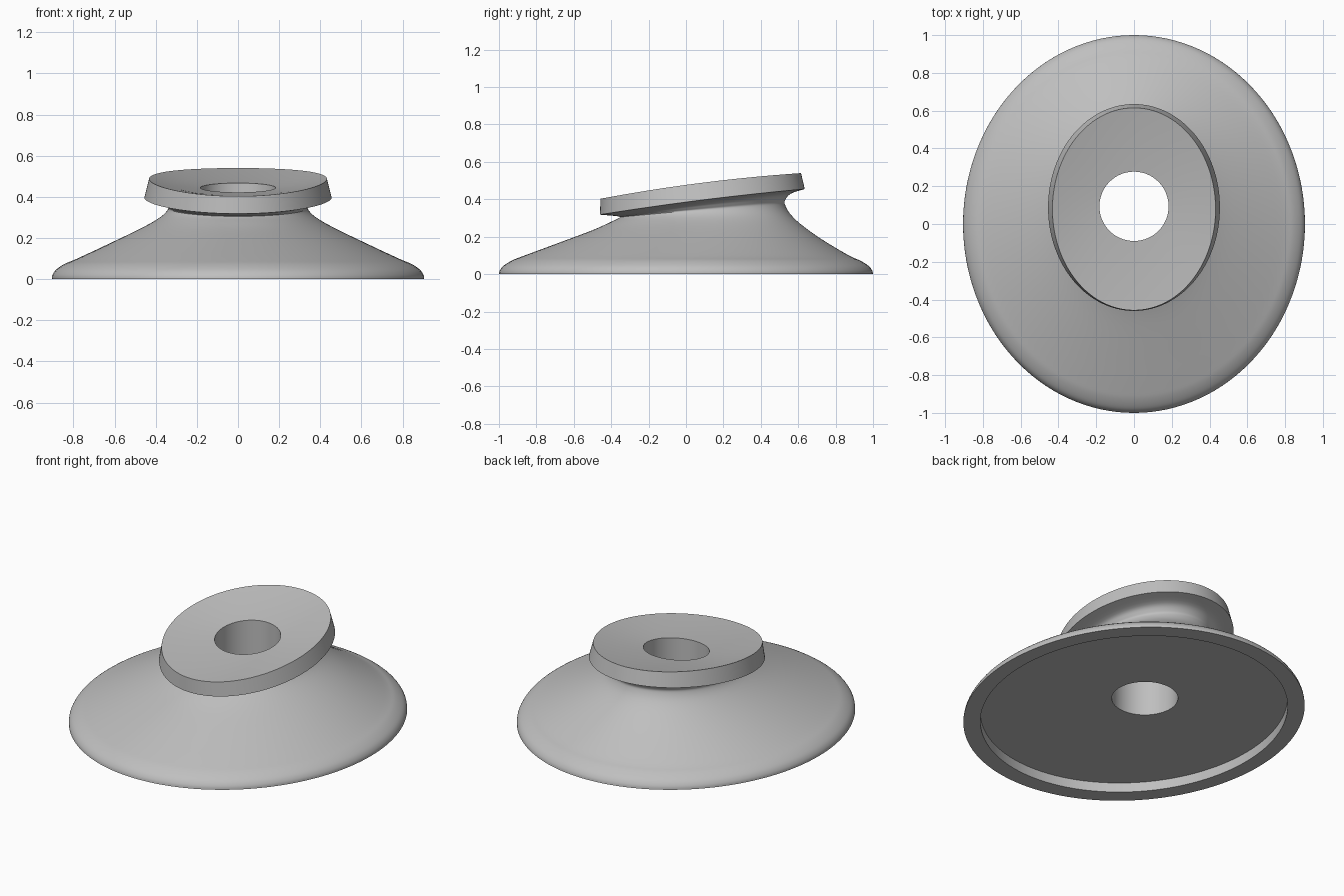
import bpy
import bmesh
from math import cos, sin, tau, radians

if "Cube" in bpy.data.objects:
    bpy.data.objects.remove(bpy.data.objects["Cube"])

SEGMENTS = 128

# Each ring: front y, front z, back y, back z, half width, extra height at the sides
skirt = [
    (-1.0, 0, 1.0, 0, .905, 0),
    (-.995, .02, .995, .02, .902, 0),
    (-.975, .045, .975, .045, .885, 0),
    (-.93, .073, .93, .073, .845, 0),
    (-.87, .097, .87, .10, .785, 0),
    (-.7, .16, .72, .19, .62, 0),
    (-.5, .235, .61, .27, .46, 0),
    (-.4, .28, .555, .325, .375, 0),
    (-.355, .302, .53, .37, .34, .003),
    (-.36, .308, .53, .395, .345, .005),
    (-.39, .312, .56, .43, .37, .007),
    (-.46, .318, .635, .455, .455, .01),
]
flange_top = [
    (-.457, .403, .615, .54, .432, .016),
    (-.27, .408, .445, .499, .306, .005),
    (-.09, .422, .277, .467, .183, 0),
]
underside = [
    (-.09, .058, .277, .058, .183, 0),
    (-.9, .058, .9, .058, .815, 0),
    (-.9, 0, .9, 0, .815, 0),
]


def smooth_rings(rings, steps=4):
    """Catmull-Rom interpolation between rings."""
    out = []
    last = len(rings) - 1
    for i in range(last):
        p = [rings[min(max(i + k, 0), last)] for k in (-1, 0, 1, 2)]
        for s in range(steps):
            t = s / steps
            out.append(tuple(
                b + t * (c - a) / 2
                + t * t * (2 * a - 5 * b + 4 * c - d) / 2
                + t ** 3 * (3 * b - a - 3 * c + d) / 2
                for a, b, c, d in zip(*p)))
    return out + [rings[-1]]


def add_ring(bm, ring):
    front, z_front, back, z_back, width, lift = ring
    verts = []
    for i in range(SEGMENTS):
        c, s = cos(tau * i / SEGMENTS), sin(tau * i / SEGMENTS)
        y = (front + back) / 2 + s * (back - front) / 2
        z = (z_front + z_back) / 2 + s * (z_back - z_front) / 2 + lift * c * c
        verts.append(bm.verts.new((width * c, y, z)))
    return verts


# Loft a closed shell: skirt, neck, tilted flange, bore and recessed underside
bm = bmesh.new()
loops = [add_ring(bm, r) for r in smooth_rings(skirt) + flange_top + underside]
for a, b in zip(loops, loops[1:] + loops[:1]):
    for i in range(SEGMENTS):
        j = (i + 1) % SEGMENTS
        bm.faces.new((a[i], a[j], b[j], b[i]))
bmesh.ops.recalc_face_normals(bm, faces=bm.faces)
mesh = bpy.data.meshes.new("flanged_base")
bm.to_mesh(mesh)
bm.free()
base = bpy.data.objects.new("flanged_base", mesh)
bpy.context.collection.objects.link(base)

# Single grey material
grey = bpy.data.materials.new("plain_grey")
grey.use_nodes = True
colour = (.52, .52, .52, 1)
grey.diffuse_color = colour
grey.node_tree.nodes["Principled BSDF"].inputs["Base Color"].default_value = colour
mesh.materials.append(grey)

# Smooth curved walls, crisp rims
bpy.ops.object.select_all(action='DESELECT')
base.select_set(True)
bpy.context.view_layer.objects.active = base
bpy.ops.object.shade_smooth_by_angle(angle=radians(40))
